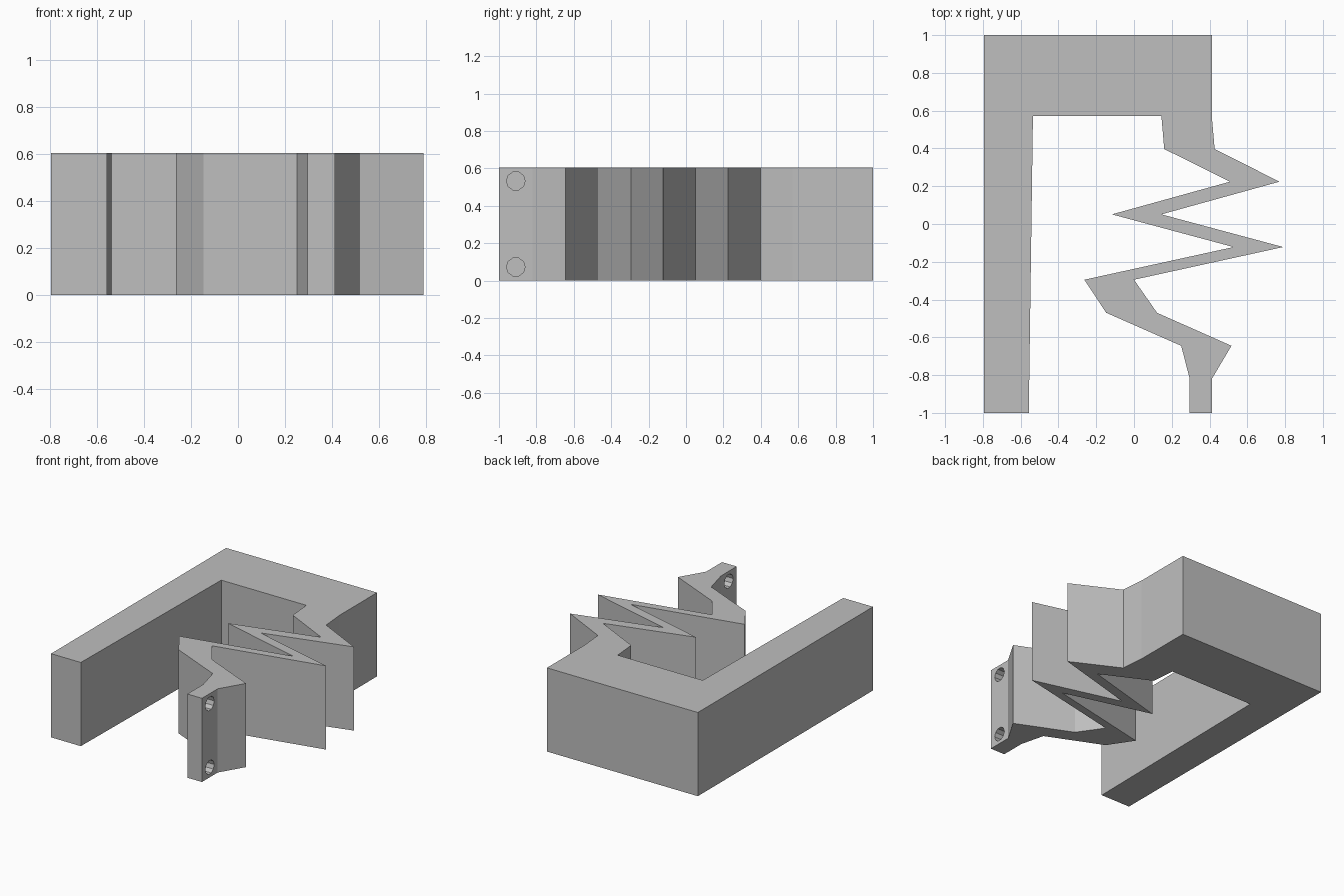
import bpy, bmesh, math
from mathutils import Matrix

cube = bpy.data.objects.get("Cube")
if cube:
    bpy.data.objects.remove(cube, do_unlink=True)

HEIGHT = 0.605

grey = bpy.data.materials.new("plain grey")
grey.use_nodes = True
colour = (0.52, 0.52, 0.52, 1)
grey.diffuse_color = colour
grey.node_tree.nodes["Principled BSDF"].inputs["Base Color"].default_value = colour


def add_object(name, bm):
    bmesh.ops.recalc_face_normals(bm, faces=bm.faces)
    mesh = bpy.data.meshes.new(name)
    bm.to_mesh(mesh)
    bm.free()
    mesh.materials.append(grey)
    obj = bpy.data.objects.new(name, mesh)
    bpy.context.collection.objects.link(obj)
    return obj


# Plan outline: thick arm and back, zigzag spring, slim end tab
frame_outer = [(-0.795, -1), (-0.795, 1), (0.412, 1), (0.412, 0.57)]
spring_outer = [(0.427, 0.397), (0.77, 0.224), (0.145, 0.051), (0.79, -0.122),
                (0, -0.295), (0.122, -0.47), (0.516, -0.645)]
tab = [(0.412, -0.82), (0.412, -1), (0.295, -1), (0.295, -0.82)]
spring_inner = [(0.25, -0.645), (-0.147, -0.47), (-0.263, -0.295), (0.527, -0.122),
                (-0.117, 0.051), (0.508, 0.224), (0.16, 0.397)]
frame_inner = [(0.145, 0.573), (-0.535, 0.573), (-0.557, -1)]
outline = frame_outer + spring_outer + tab + spring_inner + frame_inner

bm = bmesh.new()
base = bm.faces.new([bm.verts.new((x, y, 0)) for x, y in outline])
top = bmesh.ops.extrude_face_region(bm, geom=[base], use_keep_orig=True)["geom"]
bmesh.ops.translate(bm, vec=(0, 0, HEIGHT),
                    verts=[v for v in top if isinstance(v, bmesh.types.BMVert)])
bracket = add_object("spring_bracket", bm)

# Two screw holes straight through the end tab
bm = bmesh.new()
for z in (0.073, 0.533):
    place = Matrix.Translation((0.35, -0.91, z)) @ Matrix.Rotation(math.pi / 2, 4, 'Y')
    bmesh.ops.create_cone(bm, cap_ends=True, segments=10, radius1=0.05,
                          radius2=0.05, depth=0.3, matrix=place)
cutter = add_object("screw_hole_cutter", bm)
cutter.hide_render = True
cutter.hide_viewport = True

holes = bracket.modifiers.new("screw_holes", 'BOOLEAN')
holes.operation = 'DIFFERENCE'
holes.solver = 'EXACT'
holes.object = cutter
